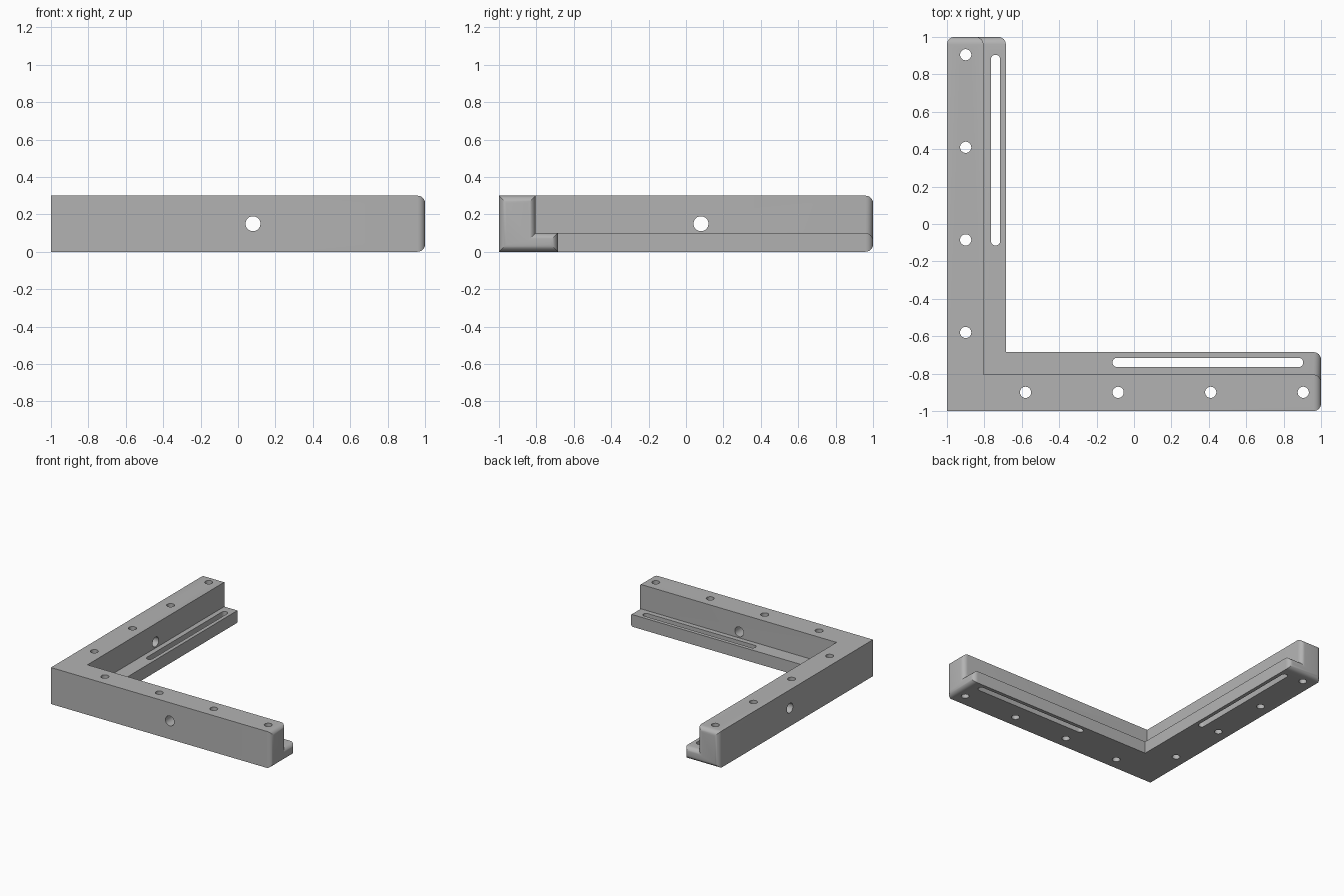
import bpy
import bmesh
import math
from mathutils import Vector

cube = bpy.data.objects.get("Cube")
if cube:
    bpy.data.objects.remove(cube, do_unlink=True)

WALL, LEDGE = 0.195, 0.315
HEIGHT, LEDGE_HEIGHT = 0.3, 0.1
ROUND = 0.04


def make_object(name, bm):
    bmesh.ops.recalc_face_normals(bm, faces=bm.faces)
    mesh = bpy.data.meshes.new(name)
    bm.to_mesh(mesh)
    bm.free()
    obj = bpy.data.objects.new(name, mesh)
    bpy.context.collection.objects.link(obj)
    return obj


def add_slot(bm, centre, half_length, radius, along, across, depth):
    """Round-ended prism; a half_length of zero gives a cylinder."""
    count = 32
    ring = []
    for i in range(count):
        a = 2 * math.pi * (i + 0.5) / count
        u = radius * math.cos(a) + math.copysign(half_length, math.cos(a))
        ring.append(centre + along * u + across * radius * math.sin(a))
    low = [bm.verts.new(p - depth) for p in ring]
    high = [bm.verts.new(p + depth) for p in ring]
    bm.faces.new(low)
    bm.faces.new(high)
    for i in range(count):
        j = (i + 1) % count
        bm.faces.new((low[i], low[j], high[j], high[i]))


# Stepped section swept around the mitred corner
section = [(0, 0), (LEDGE, 0), (LEDGE, LEDGE_HEIGHT),
           (WALL, LEDGE_HEIGHT), (WALL, HEIGHT), (0, HEIGHT)]
bm = bmesh.new()
back = [bm.verts.new((d - 1, 1, z)) for d, z in section]
corner = [bm.verts.new((d - 1, d - 1, z)) for d, z in section]
side = [bm.verts.new((1, d - 1, z)) for d, z in section]
caps = [bm.faces.new(back), bm.faces.new(side)]
for a, b in ((back, corner), (corner, side)):
    for i in range(len(section)):
        j = (i + 1) % len(section)
        bm.faces.new((a[i], a[j], b[j], b[i]))
bmesh.ops.recalc_face_normals(bm, faces=bm.faces)

# Rounded arm ends
bmesh.ops.bevel(bm, geom=[e for f in caps for e in f.edges], offset=ROUND,
                segments=6, profile=0.5, affect='EDGES', clamp_overlap=False)
bracket = make_object("corner_bracket", bm)

# Screw holes, adjustment slots and cross holes, repeated on both arms
X, Y, Z = Vector((1, 0, 0)), Vector((0, 1, 0)), Vector((0, 0, 1))
bm = bmesh.new()
for along, across in ((X, Y), (Y, X)):
    for i in range(4):
        add_slot(bm, along * (0.905 - 0.495 * i) - across * 0.9 + Z * 0.15,
                 0, 0.03, along, across, Z * 0.3)
    add_slot(bm, along * 0.395 - across * 0.74 + Z * 0.05,
             0.485, 0.025, along, across, Z * 0.1)
    add_slot(bm, along * 0.08 - across * 0.9 + Z * 0.15,
             0, 0.04, along, Z, across * 0.15)
cutter = make_object("hole_cutter", bm)
cutter.hide_render = True

cut = bracket.modifiers.new("holes", 'BOOLEAN')
cut.operation = 'DIFFERENCE'
cut.solver = 'EXACT'
cut.object = cutter
bpy.ops.object.select_all(action='DESELECT')
bracket.select_set(True)
bpy.context.view_layer.objects.active = bracket
bpy.ops.object.modifier_apply(modifier=cut.name)
bpy.data.objects.remove(cutter, do_unlink=True)

# Plain grey finish
grey = bpy.data.materials.new("grey")
grey.use_nodes = True
colour = (0.45, 0.45, 0.45, 1)
grey.diffuse_color = colour
grey.node_tree.nodes["Principled BSDF"].inputs["Base Color"].default_value = colour
bracket.data.materials.clear()
bracket.data.materials.append(grey)
bpy.ops.object.shade_smooth_by_angle(angle=math.radians(30))
